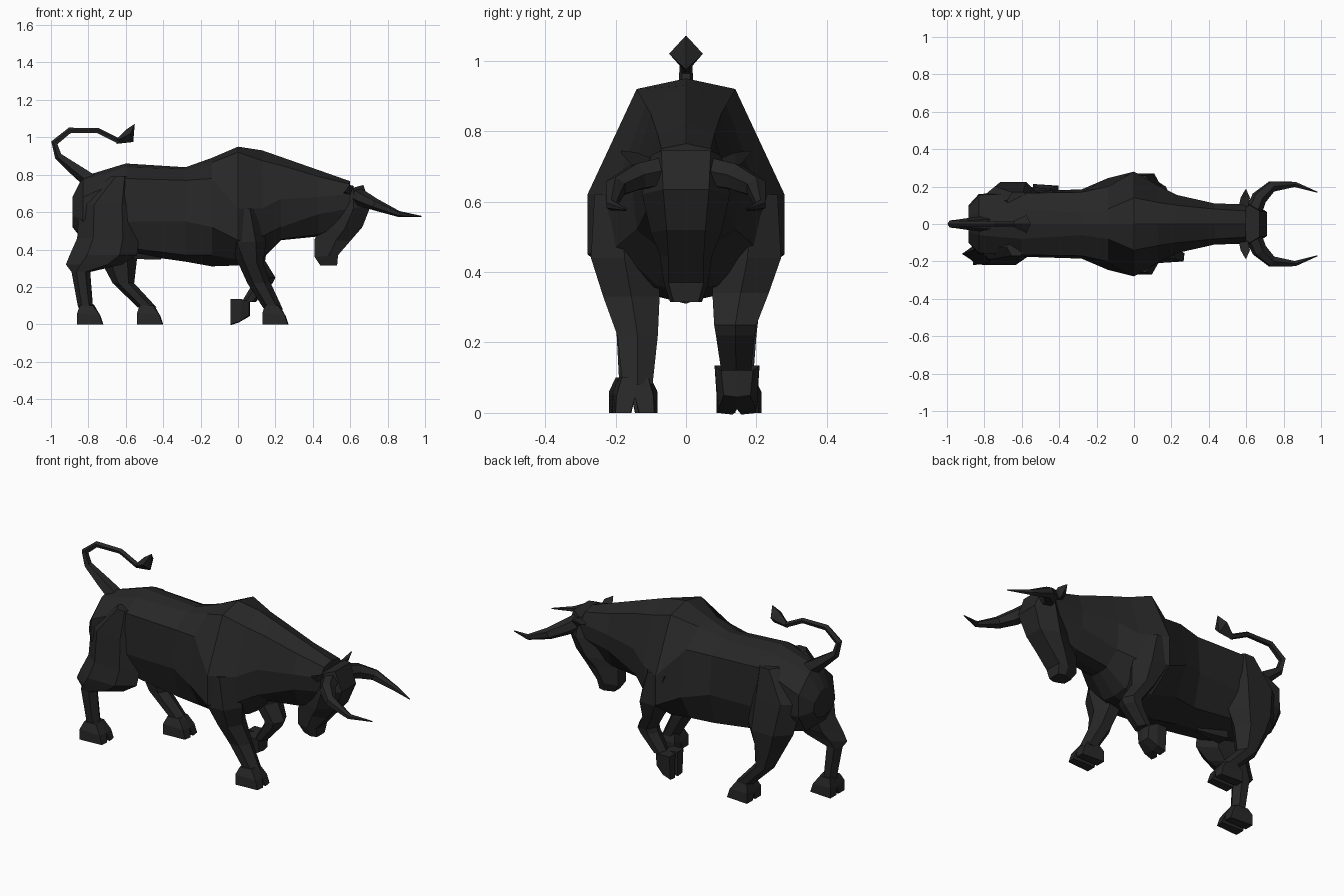
import bpy, bmesh, math
from mathutils import Vector as V

mat = bpy.data.materials.new("black")
mat.diffuse_color = (0.02, 0.02, 0.02, 1)


def loft(name, rings):
    """Skin closed rings of equal point count and cap both ends."""
    bm = bmesh.new()
    vs = [[bm.verts.new(p) for p in r] for r in rings]
    n = len(vs[0])
    for a, b in zip(vs, vs[1:]):
        for i in range(n):
            j = (i + 1) % n
            bm.faces.new((a[i], a[j], b[j], b[i]))
    bm.faces.new(vs[0])
    bm.faces.new(vs[-1])
    bmesh.ops.remove_doubles(bm, verts=bm.verts, dist=1e-4)
    bmesh.ops.recalc_face_normals(bm, faces=bm.faces)
    me = bpy.data.meshes.new(name)
    bm.to_mesh(me)
    bm.free()
    me.materials.append(mat)
    ob = bpy.data.objects.new(name, me)
    bpy.context.collection.objects.link(ob)
    return ob


def tube(name, path, radii, sides):
    """Tapered tube along a path."""
    path = [V(p) for p in path]
    rings = []
    for i, p in enumerate(path):
        t = (path[min(i + 1, len(path) - 1)] - path[max(i - 1, 0)]).normalized()
        u = t.cross(V((0, 1, 0.01))).normalized()
        w = t.cross(u)
        rings.append([p + radii[i] * (u * math.cos(a) + w * math.sin(a))
                      for a in (math.tau * k / sides for k in range(sides))])
    return loft(name, rings)


def limb(name, stations):
    """Leg from level six-sided sections: z, x back, x front, y inner, y outer."""
    rings = []
    for z, x0, x1, y0, y1 in stations:
        c, d = (x0 + x1) / 2, (x1 - x0) * 0.24
        m = (y0 + y1) / 2
        rings.append([(x0, m, z), (c - d, y0, z), (c + d, y0, z),
                      (x1, m, z), (c + d, y1, z), (c - d, y1, z)])
    return loft(name, rings)


def hoof(name, heel, fwd, up, side):
    """Cloven hoof: two wedge toes."""
    heel, fwd, up = V(heel), V(fwd), V(up)
    for k in (-1, 1):
        def pt(f, s, h):
            return heel + fwd * f + V((0, k * s, 0)) + up * h
        loft(name, [
            [pt(0, 0.01, 0), pt(0.14, 0.012, 0), pt(0.135, 0.055, 0), pt(0, 0.064, 0)],
            [pt(0.0, 0, 0.045), pt(0.125, 0, 0.045), pt(0.12, 0.052, 0.05), pt(0, 0.064, 0.06)],
            [pt(0.015, 0, 0.105), pt(0.09, 0, 0.105), pt(0.085, 0.038, 0.1), pt(0.015, 0.045, 0.1)]])


# body: x, top z, four side points (y, z), bottom z
sections = [
    (-0.885, .68, (.04, .67), (.09, .63), (.10, .58), (.06, .53), .52),
    (-0.83, .79, (.06, .77), (.155, .68), (.16, .56), (.09, .45), .45),
    (-0.60, .86, (.08, .84), (.165, .78), (.175, .55), (.13, .41), .38),
    (-0.28, .84, (.06, .83), (.17, .77), (.185, .55), (.14, .37), .335),
    (-0.14, .89, (.08, .865), (.20, .78), (.245, .52), (.16, .37), .31),
    (0.00, .95, (.14, .92), (.28, .62), (.28, .45), (.14, .345), .315),
    (0.13, .93, (.115, .875), (.205, .62), (.20, .47), (.08, .36), .35),
    (0.23, .895, (.10, .85), (.155, .67), (.14, .52), (.06, .455), .45),
    (0.43, .825, (.08, .79), (.11, .68), (.105, .59), (.06, .48), .47),
    (0.60, .765, (.07, .75), (.105, .70), (.10, .62), (.05, .55), .54)]
rings = []
for x, top, *side, bot in sections:
    rings.append([(x, 0, top)] + [(x, y, z) for y, z in side] + [(x, 0, bot)]
                 + [(x, -y, z) for y, z in reversed(side)])
loft("body", rings)

# head: front (x, z), back (x, z), front half width, middle half width
rings = []
for xf, zf, xb, zb, a, b in [(.67, .745, .54, .71, .07, .10),
                             (.71, .635, .48, .60, .065, .125),
                             (.665, .52, .43, .50, .055, .10),
                             (.60, .445, .41, .455, .05, .075),
                             (.535, .37, .41, .36, .05, .062),
                             (.53, .315, .44, .315, .035, .045)]:
    xm, zm = xf * .6 + xb * .4, zf * .6 + zb * .4
    rings.append([(xf, -a, zf), (xf, a, zf), (xm, b, zm),
                  (xb, a * .7, zb), (xb, -a * .7, zb), (xm, -b, zm)])
loft("head", rings)

for s in (-1, 1):
    # horns
    tube("horn", [(.64, s * .07, .685), (.67, s * .14, .67), (.735, s * .20, .64),
                  (.86, s * .212, .59), (.98, s * .17, .577)],
         [.045, .042, .032, .016, .003], 6)
    # ears
    loft("ear", [[(.56, s * .09, .70), (.61, s * .09, .72), (.60, s * .09, .69)],
                 [(.57, s * .14, .71), (.62, s * .14, .74), (.60, s * .14, .69)],
                 [(.595, s * .185, .745), (.60, s * .185, .745), (.598, s * .185, .738)]])

# tail with tuft
tube("tail", [(-.79, 0, .77), (-.87, 0, .83), (-.96, 0, .90), (-.98, 0, .97),
              (-.90, 0, 1.035), (-.75, 0, 1.035), (-.64, 0, .98)],
     [.045, .035, .022, .02, .017, .015, .015], 5)
loft("tail_tuft", [[(-.65, 0, .965), (-.65, .012, .98), (-.65, 0, .99), (-.65, -.012, .98)],
                   [(-.56, 0, .975), (-.575, .048, 1.02), (-.60, 0, 1.04), (-.575, -.048, 1.02)],
                   [(-.552, 0, 1.07), (-.553, .002, 1.07), (-.555, 0, 1.07), (-.553, -.002, 1.07)]])

# belly sheath
tube("sheath", [(-.58, 0, .40), (-.46, 0, .37), (-.41, 0, .36)], [.06, .03, .015], 5)

# front legs
limb("front_leg_straight", [(.62, -.10, .12, -.10, -.26), (.44, -.06, .15, -.08, -.27),
                            (.33, 0, .135, -.075, -.235), (.22, .05, .175, -.08, -.195),
                            (.08, .14, .24, -.095, -.18)])
hoof("front_hoof", (.13, -.145, 0), (1, 0, 0), (0, 0, 1), -1)
limb("front_leg_bent", [(.62, -.10, .12, .10, .26), (.44, -.04, .16, .08, .27),
                        (.34, .03, .145, .075, .235), (.25, .085, .20, .08, .20),
                        (.22, .08, .185, .085, .195), (.12, .02, .095, .10, .185)])
hoof("front_hoof", (-.04, .145, .135), (0, 0, -1), (1, 0, 0), 1)

# hind legs
limb("hind_leg_back", [(.79, -.68, -.58, -.08, -.17), (.64, -.85, -.54, -.06, -.19),
                       (.46, -.86, -.53, -.07, -.205), (.37, -.90, -.54, -.09, -.22),
                       (.32, -.92, -.62, -.11, -.21), (.28, -.89, -.79, -.12, -.20),
                       (.09, -.855, -.775, -.12, -.19)])
hoof("hind_hoof", (-.86, -.155, 0), (1, 0, 0), (0, 0, 1), -1)
limb("hind_leg_forward", [(.79, -.68, -.56, .08, .17), (.62, -.83, -.50, .06, .20),
                          (.44, -.79, -.50, .07, .225), (.35, -.74, -.54, .08, .215),
                          (.22, -.67, -.555, .10, .20), (.09, -.535, -.435, .11, .19)])
hoof("hind_hoof", (-.54, .15, 0), (1, 0, 0), (0, 0, 1), 1)
